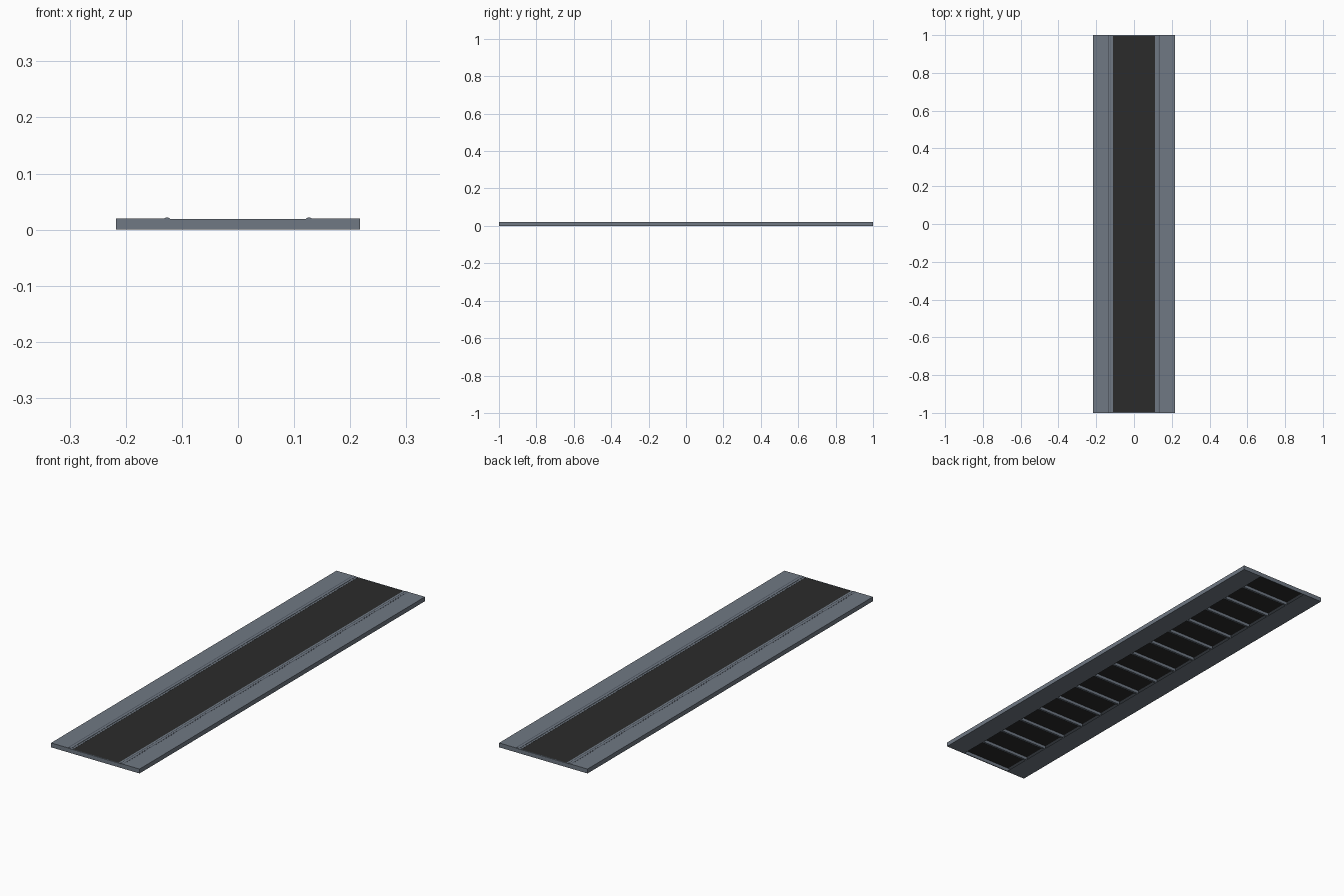
import bpy, bmesh

if "Cube" in bpy.data.objects:
    bpy.data.objects.remove(bpy.data.objects["Cube"])

def material(name, rgb):
    m = bpy.data.materials.new(name)
    m.diffuse_color = (*rgb, 1)
    m.use_nodes = True
    m.node_tree.nodes["Principled BSDF"].inputs["Base Color"].default_value = m.diffuse_color
    return m

STEEL = material("blue grey steel", (0.16, 0.19, 0.23))
DARK_STEEL = material("dark steel", (0.09, 0.105, 0.13))
RUBBER = material("black rubber", (0.024, 0.024, 0.024))

def finish(name, bm, mat):
    bmesh.ops.recalc_face_normals(bm, faces=bm.faces)
    me = bpy.data.meshes.new(name)
    bm.to_mesh(me)
    bm.free()
    me.materials.append(mat)
    ob = bpy.data.objects.new(name, me)
    bpy.context.collection.objects.link(ob)
    return ob

def box(name, x, y, z, mat):
    bm = bmesh.new()
    bmesh.ops.create_cube(bm, size=1)
    for v in bm.verts:
        v.co = [r[0] if c < 0 else r[1] for c, r in zip(v.co, (x, y, z))]
    return finish(name, bm, mat)

def extrude_y(name, profile, y0, y1, mat):
    bm = bmesh.new()
    f = bm.faces.new([bm.verts.new((x, y0, z)) for x, z in profile])
    new = bmesh.ops.extrude_face_region(bm, geom=[f])["geom"]
    bmesh.ops.translate(bm, vec=(0, y1 - y0, 0),
                        verts=[g for g in new if isinstance(g, bmesh.types.BMVert)])
    return finish(name, bm, mat)

# Side channels: folded sheet, open towards the belt
channel = [(0.121, 0), (0.217, 0), (0.217, 0.0195), (0.131, 0.0195),
           (0.131, 0.0175), (0.214, 0.0175), (0.214, 0.002), (0.121, 0.002)]
# Guide rail with a rounded lip beside the belt
rail = [(0.112, 0.0165), (0.132, 0.0165), (0.132, 0.020), (0.129, 0.0212),
        (0.124, 0.0212), (0.121, 0.0197), (0.121, 0.0185), (0.112, 0.0185)]
for side, s in (("left", -1), ("right", 1)):
    extrude_y(side + "_channel", [(s * x, z) for x, z in channel], -1, 1, STEEL)
    extrude_y(side + "_guide_rail", [(s * x, z) for x, z in rail], -0.998, 0.998, STEEL)
    # Shadow gap strip between rail and deck
    box(side + "_gap_strip", sorted((s * 0.130, s * 0.137)), (-0.998, 0.998),
        (0.0185, 0.0198), DARK_STEEL)

# Belt
box("belt", (-0.125, 0.125), (-0.998, 0.998), (0.0155, 0.0180), RUBBER)

# End plates
for name, s in (("front", -1), ("back", 1)):
    box(name + "_end_plate", (-0.215, 0.215), sorted((s * 0.996, s * 1.0)),
        (0, 0.0185), STEEL)

# Cross bars below the belt
for i in range(15):
    y = -0.875 + i * 0.125
    box(f"cross_bar_{i + 1}", (-0.125, 0.125), (y - 0.005, y + 0.005),
        (0.002, 0.0155), STEEL)
